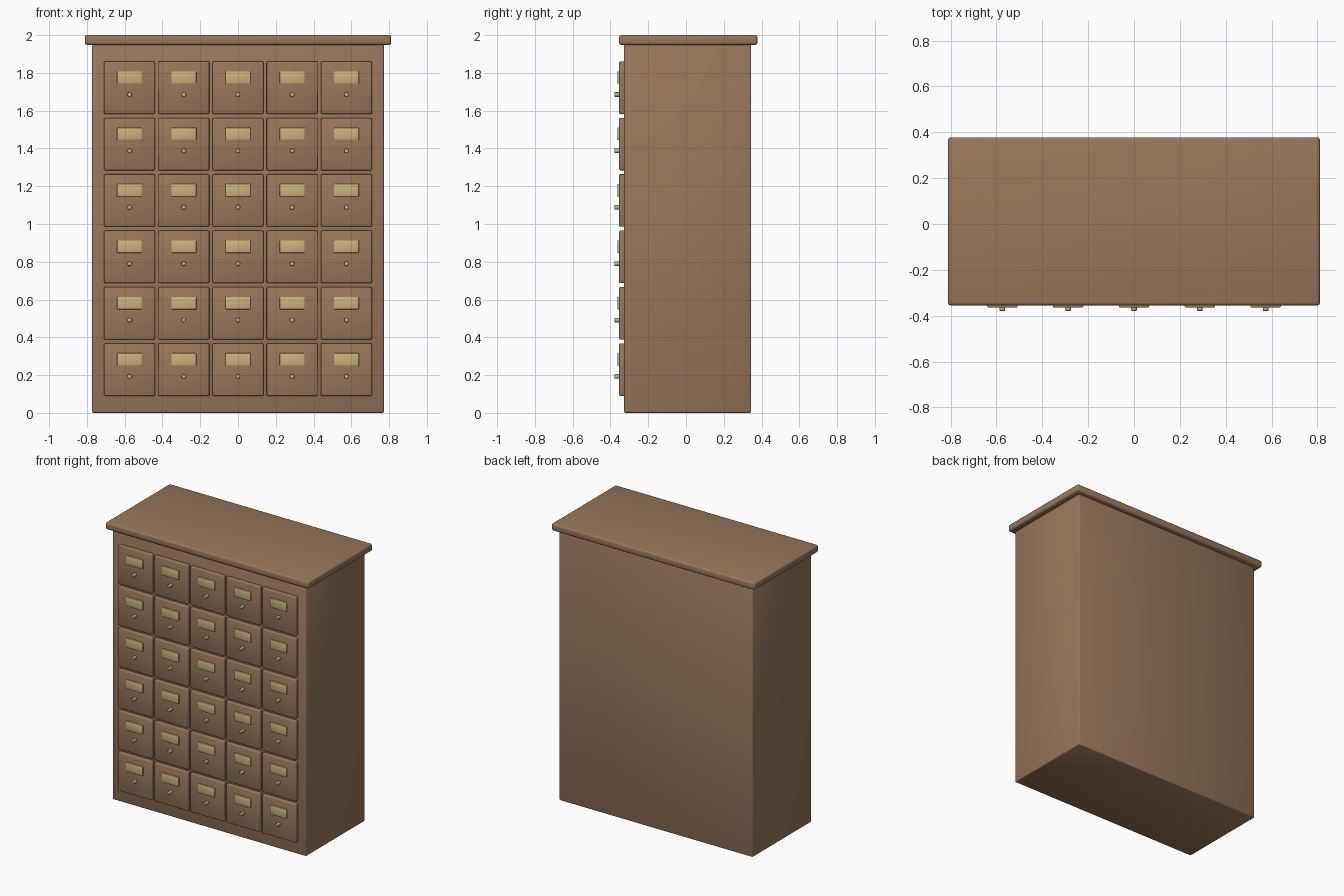
import bpy, bmesh, math
from mathutils import Matrix

if "Cube" in bpy.data.objects:
    bpy.data.objects.remove(bpy.data.objects["Cube"])


def material(name, color):
    m = bpy.data.materials.new(name)
    m.diffuse_color = (*color, 1)
    m.use_nodes = True
    m.node_tree.nodes["Principled BSDF"].inputs["Base Color"].default_value = m.diffuse_color
    return m


wood = material("warm wood", (0.32, 0.185, 0.105))
brass = material("brass", (0.60, 0.45, 0.21))


def finish(name, bm, mat, bevel, segments):
    me = bpy.data.meshes.new(name)
    bm.to_mesh(me)
    bm.free()
    me.materials.append(mat)
    me.polygons.foreach_set("use_smooth", [True] * len(me.polygons))
    ob = bpy.data.objects.new(name, me)
    bpy.context.collection.objects.link(ob)
    mod = ob.modifiers.new("rounded edges", 'BEVEL')
    mod.width, mod.segments = bevel, segments
    mod.limit_method, mod.angle_limit = 'ANGLE', math.radians(40)
    return ob


def box(name, x, y, z, mat, bevel, segments=2):
    """Rounded box from (low, high) ranges on each axis."""
    bm = bmesh.new()
    size = [b - a for a, b in (x, y, z)]
    mid = [(a + b) / 2 for a, b in (x, y, z)]
    bmesh.ops.create_cube(bm, size=1, matrix=Matrix.Translation(mid) @ Matrix.Diagonal((*size, 1)))
    return finish(name, bm, mat, bevel, segments)


def knob(name, x, z, y_back, y_front, radius):
    bm = bmesh.new()
    place = Matrix.Translation((x, (y_back + y_front) / 2, z)) @ Matrix.Rotation(math.pi / 2, 4, 'X')
    bmesh.ops.create_cone(bm, cap_ends=True, segments=16, radius1=radius, radius2=radius,
                          depth=y_back - y_front, matrix=place)
    return finish(name, bm, brass, 0.003, 2)


# Carcass and overhanging top
box("cabinet_body", (-0.773, 0.773), (-0.328, 0.345), (0, 1.95), wood, 0.008)
box("cabinet_top", (-0.811, 0.811), (-0.355, 0.378), (1.948, 2.0), wood, 0.013, 3)

# Grid of drawers, each with a label plate and a small knob
for row in range(6):
    for col in range(5):
        x = (col - 2) * 0.287
        z = 0.229 + row * 0.2985
        tag = f"{row + 1}_{col + 1}"
        box("drawer_front_" + tag, (x - 0.135, x + 0.135), (-0.354, -0.32),
            (z - 0.139, z + 0.139), wood, 0.006)
        box("label_plate_" + tag, (x - 0.066, x + 0.066), (-0.363, -0.35),
            (z + 0.021, z + 0.087), brass, 0.003)
        knob("knob_" + tag, x, z - 0.036, -0.35, -0.379, 0.012)
